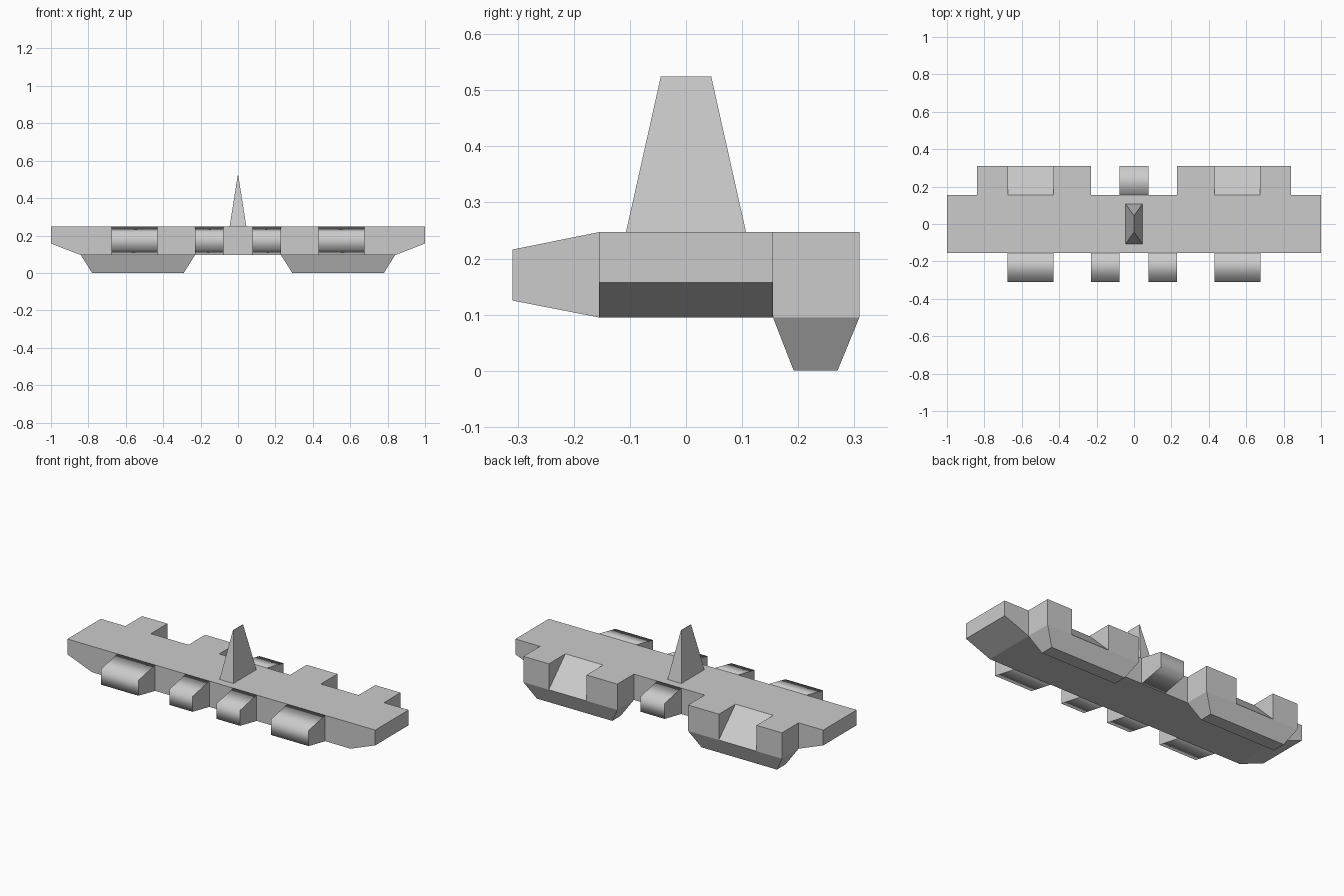
import bpy, bmesh

if "Cube" in bpy.data.objects:
    bpy.data.objects.remove(bpy.data.objects["Cube"])

TOP, BOT = 0.247, 0.095      # deck and underside heights
MID, END = 0.155, 0.309      # half depth of hull, outer depth of pods


def loft(name, lo, hi, mirror=False, smooth=False):
    """Join two matching rings of points into a closed solid."""
    bm = bmesh.new()
    a = [bm.verts.new(p) for p in lo]
    b = [bm.verts.new(p) for p in hi]
    n = len(a)
    bm.faces.new(a)
    bm.faces.new(b)
    for i in range(n):
        j = (i + 1) % n
        bm.faces.new((a[i], a[j], b[j], b[i]))
    bmesh.ops.recalc_face_normals(bm, faces=bm.faces)
    bm.normal_update()
    if smooth:
        # end caps stay crisp, the wrap from top to bottom is smooth
        for f in bm.faces:
            f.smooth = abs(f.normal.x) < 0.5
        for e in bm.edges:
            e.smooth = all(f.smooth for f in e.link_faces)
    mesh = bpy.data.meshes.new(name)
    bm.to_mesh(mesh)
    bm.free()
    obj = bpy.data.objects.new(name, mesh)
    bpy.context.collection.objects.link(obj)
    if mirror:
        obj.modifiers.new("mirror_x", 'MIRROR').use_mirror_merge = False
    return obj


def prism_x(name, profile, x0, x1, mirror=False, smooth=False):
    """Extrude a (y, z) profile along x."""
    loft(name, [(x0, y, z) for y, z in profile],
         [(x1, y, z) for y, z in profile], mirror, smooth)


def rect(z, x0, x1, y0, y1):
    return [(x0, y0, z), (x1, y0, z), (x1, y1, z), (x0, y1, z)]


# Long hull with chamfered lower ends
hull = [(-1, TOP), (-1, 0.157), (-0.84, BOT),
        (0.84, BOT), (1, 0.157), (1, TOP)]
loft("hull", [(x, -MID, z) for x, z in hull], [(x, MID, z) for x, z in hull])


# Tapered pods: four on the front, one in the middle of the back
def pod(side):
    return [(side * MID, TOP), (side * END, 0.216),
            (side * END, 0.125), (side * MID, BOT)]


prism_x("front_inner_pod", pod(-1), 0.078, 0.23, True, True)
prism_x("front_outer_pod", pod(-1), 0.43, 0.675, True, True)
prism_x("rear_pod", pod(1), -0.078, 0.078, False, True)

# Rear blocks either side of a sloping ramp
block = [(MID, TOP), (END, TOP), (END, BOT), (MID, BOT)]
ramp = [(MID, TOP), (END, BOT), (MID, BOT)]
prism_x("rear_inner_block", block, 0.23, 0.43, True)
prism_x("rear_outer_block", block, 0.675, 0.84, True)
prism_x("rear_ramp", ramp, 0.43, 0.675, True)

# Keels under the rear blocks
loft("rear_keel", rect(BOT, 0.23, 0.84, MID, END),
     rect(0, 0.29, 0.78, 0.192, 0.27), True)

# Central fin rising to a thin ridge
loft("fin", rect(TOP, -0.045, 0.045, -0.107, 0.107),
     rect(0.524, -0.001, 0.001, -0.045, 0.045))
